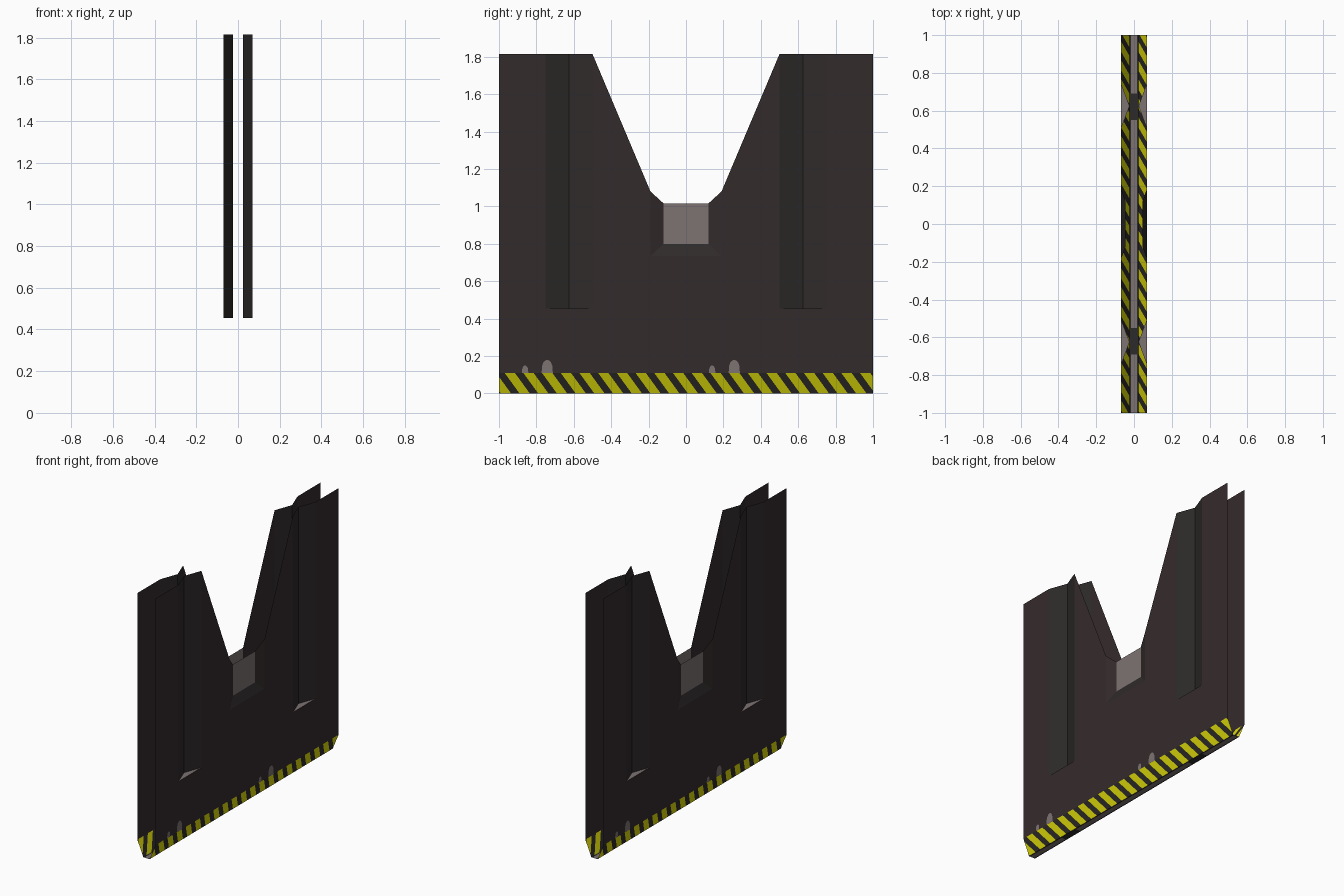
import bpy, bmesh, math
from mathutils import Vector

if "Cube" in bpy.data.objects:
    bpy.data.objects.remove(bpy.data.objects["Cube"])

T, V, R = 0.07, 0.024, 0.045      # outer skin, groove valley / base, recess depth
TOP, BAND, LEDGE = 1.815, 0.11, 0.455


def material(name, color):
    m = bpy.data.materials.new(name)
    m.diffuse_color = (*color, 1)
    m.use_nodes = True
    m.node_tree.nodes["Principled BSDF"].inputs["Base Color"].default_value = m.diffuse_color
    return m


MATS = [material("dark_metal", (0.034, 0.0235, 0.024)),
        material("worn_grey", (0.205, 0.168, 0.168)),
        material("hazard_yellow", (0.75, 0.73, 0.003)),
        material("charcoal", (0.027, 0.0235, 0.0225))]
DARK, GREY, YELLOW, COAL = 0, 1, 2, 3


def finish(bm, name, turned=False):
    """Write the mesh; turned = rotated half a turn about z for the far side."""
    if turned:
        for v in bm.verts:
            v.co.x, v.co.y = -v.co.x, -v.co.y
    me = bpy.data.meshes.new(name)
    bm.to_mesh(me)
    bm.free()
    for m in MATS:
        me.materials.append(m)
    ob = bpy.data.objects.new(name, me)
    bpy.context.collection.objects.link(ob)


def face(bm, pts, mat=DARK):
    f = bm.faces.new([bm.verts.new(p) for p in pts])
    f.material_index = mat
    return f


def rect(x, y0, y1, z0, z1):
    return [(x, y0, z0), (x, y1, z0), (x, y1, z1), (x, y0, z1)]


def side_panel(turned, name):
    """Folded sheet: flat skin, two V grooves, central notch with recess."""
    half = [
        (rect(T, 0, 1, BAND, LEDGE), DARK),
        (rect(T, .75, 1, LEDGE, TOP), DARK),
        (rect(T, 0, .5, LEDGE, .735), DARK),
        ([(T, .19, .735), (T, .5, .735), (T, .5, TOP), (T, .19, 1.08)], DARK),
        # groove walls and ledge
        ([(T, .5, LEDGE), (V, .625, LEDGE), (V, .625, TOP), (T, .5, TOP)], COAL),
        ([(V, .625, LEDGE), (T, .75, LEDGE), (T, .75, TOP), (V, .625, TOP)], COAL),
        ([(T, .5, LEDGE), (T, .75, LEDGE), (V, .625, LEDGE)], GREY),
        # recess side, sill and back
        ([(R, .12, .8), (T, .19, .735), (T, .19, 1.08), (R, .12, 1.016)], DARK),
        ([(T, 0, .735), (T, .19, .735), (R, .12, .8), (R, 0, .8)], COAL),
        (rect(R, 0, .12, .8, 1.016), GREY),
    ]
    bm = bmesh.new()
    for pts, mat in half:
        face(bm, pts, mat)
        face(bm, [(x, -y, z) for x, y, z in reversed(pts)], mat)
    bmesh.ops.remove_doubles(bm, verts=bm.verts, dist=1e-5)
    finish(bm, name, turned)


def hazard_band(turned, name):
    """Sloped lower band cut into diagonal stripes."""
    period, width, lean, start = 0.1, 0.055, 0.08, -0.97
    bm = bmesh.new()
    face(bm, [(V, -1, 0), (V, 1, 0), (T, 1, BAND), (T, -1, BAND)])
    normal = Vector((0, BAND, lean))
    for k in range(-2, 21):
        for edge in (0, width):
            bmesh.ops.bisect_plane(
                bm, geom=bm.verts[:] + bm.edges[:] + bm.faces[:], dist=1e-6,
                plane_co=(0, start + k * period + edge, BAND), plane_no=normal)
    for f in bm.faces:
        c = f.calc_center_median()
        y_top = c.y - lean * (BAND - c.z) / BAND
        f.material_index = YELLOW if (y_top - start) % period < width else COAL
    finish(bm, name, turned)


def paint_chips(turned, name):
    """Rounded bare-metal patches just above the band."""
    bm = bmesh.new()
    for y, w, h in ((-.86, .017, .04), (-.742, .03, .07),
                    (.14, .017, .04), (.258, .03, .07)):
        arc = [i * math.pi / 8 for i in range(9)]
        face(bm, [(T + .002, y + w * math.cos(a), BAND + h * math.sin(a) ** .7 if 0 < a < 3.1 else BAND)
                  for a in arc], GREY)
    finish(bm, name, turned)


for turned, side in ((False, "right"), (True, "left")):
    side_panel(turned, side + "_panel")
    hazard_band(turned, side + "_hazard_band")
    paint_chips(turned, side + "_paint_chips")

# bottom strip: grey centre with dark margins and two dark bands
bm = bmesh.new()
C = .016
for x0, x1 in ((-V, -C), (-C, C), (C, V)):
    for y0, y1 in ((-1, -.69), (-.69, -.55), (-.55, .55), (.55, .69), (.69, 1)):
        plain = x0 == -C and y1 - y0 > .2
        face(bm, [(x0, y0, 0), (x0, y1, 0), (x1, y1, 0), (x1, y0, 0)],
             GREY if plain else COAL)
finish(bm, "base_strip")
